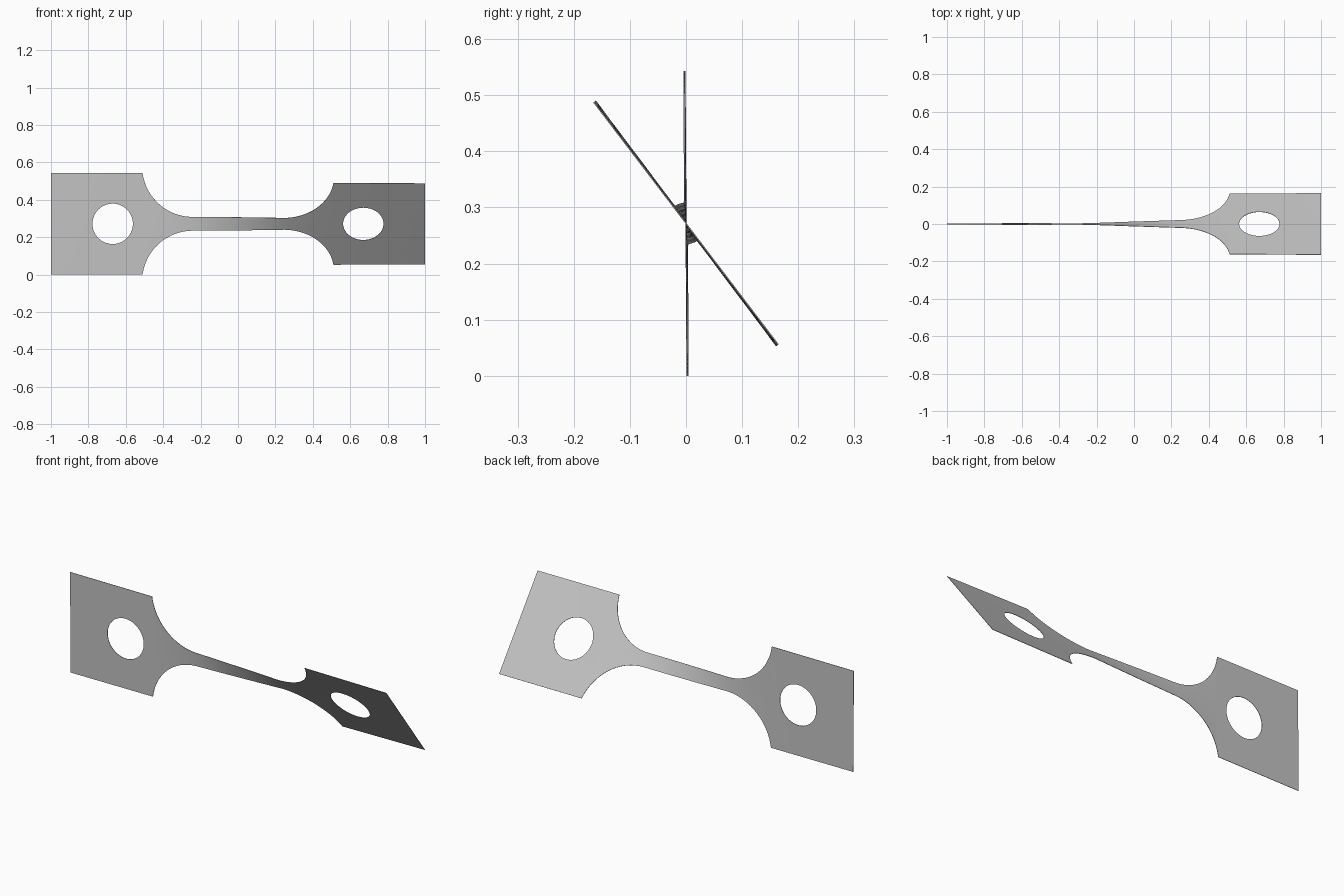
import bpy, bmesh
from math import sin, cos, tan, pi, radians, sqrt, atan2

cube = bpy.data.objects.get("Cube")
if cube:
    bpy.data.objects.remove(cube, do_unlink=True)

HALF_W = 0.2715      # half width of the end plates
NECK = 0.037         # half width of the narrow neck
SHOULDER = 0.51      # where plates meet the fillets
RADIUS = 0.27        # fillet radius
HOLE_X, HOLE_R = 0.67, 0.108
TWIST = [(-1, 0.4), (-0.5, 0.8), (-0.38, 2), (-0.25, 5),
         (0.25, 33), (0.38, 35.4), (0.5, 36.4), (1, 37.3)]


def twist_angle(x):
    for (x0, a0), (x1, a1) in zip(TWIST, TWIST[1:]):
        if x <= x1:
            return radians(a0 + (a1 - a0) * (x - x0) / (x1 - x0))
    return radians(TWIST[-1][1])


def twisted(x, u):
    """Place a point of the flat sheet on the twisted sheet."""
    a = twist_angle(x)
    return (x, -u * sin(a), HALF_W + u * cos(a))


def half_width(x):
    rise = sqrt(RADIUS ** 2 - (HALF_W - NECK - RADIUS) ** 2)
    d = max(0, abs(x) - (SHOULDER - rise))
    return NECK + RADIUS - sqrt(RADIUS ** 2 - d * d)


def skin(bm, rows, closed=False):
    """Join neighbouring rows of flat points with quads."""
    grid = [[bm.verts.new(twisted(*p)) for p in row] for row in rows]
    for r0, r1 in zip(grid, grid[1:]):
        n = len(r0)
        for i in range(n if closed else n - 1):
            j = (i + 1) % n
            bm.faces.new((r0[i], r0[j], r1[j], r1[i]))


def rectangle_hit(a):
    """Distance from the hole centre to the plate border along angle a."""
    c, s = cos(a), sin(a)
    dx = (1 - HOLE_X) if c > 0 else (HOLE_X - SHOULDER)
    return min(dx / max(abs(c), 1e-6), HALF_W / max(abs(s), 1e-6))


bm = bmesh.new()

# Neck with its four fillets
N, M = 80, 8
stations = [SHOULDER * sin(pi / 2 * (2 * i / N - 1)) for i in range(N + 1)]
skin(bm, [[(x, half_width(x) * (2 * j / M - 1)) for j in range(M + 1)]
          for x in stations])

# End plates, each a ring of quads between round hole and square border
corners = [atan2(s * HALF_W, x - HOLE_X) for x in (SHOULDER, 1) for s in (-1, 1)]
angles = sorted([2 * pi * i / 64 - pi for i in range(64)] + corners)
for side in (-1, 1):
    rings = []
    for k in range(5):
        ring = []
        for a in angles:
            r = HOLE_R + (rectangle_hit(a) - HOLE_R) * k / 4
            ring.append((side * (HOLE_X + r * cos(a)), r * sin(a)))
        rings.append(ring)
    skin(bm, rings, closed=True)

# One consistent facing, towards the front
bmesh.ops.remove_doubles(bm, verts=bm.verts[:], dist=0.0001)
bm.normal_update()
for f in bm.faces:
    if f.normal.y > 0:
        f.normal_flip()

mesh = bpy.data.meshes.new("twisted_strip")
bm.to_mesh(mesh)
bm.free()
strip = bpy.data.objects.new("twisted_strip", mesh)
bpy.context.collection.objects.link(strip)

# Sheet metal colour
mat = bpy.data.materials.new("light_grey_metal")
mat.use_nodes = True
grey = (0.55, 0.55, 0.55, 1)
mat.diffuse_color = grey
mat.node_tree.nodes["Principled BSDF"].inputs["Base Color"].default_value = grey
mesh.materials.append(mat)

# Very thin sheet thickness
solid = strip.modifiers.new("thickness", 'SOLIDIFY')
solid.thickness = 0.002
solid.offset = 0
bpy.ops.object.select_all(action='DESELECT')
strip.select_set(True)
bpy.context.view_layer.objects.active = strip
bpy.ops.object.modifier_apply(modifier=solid.name)
bpy.ops.object.shade_smooth_by_angle(angle=radians(30))
